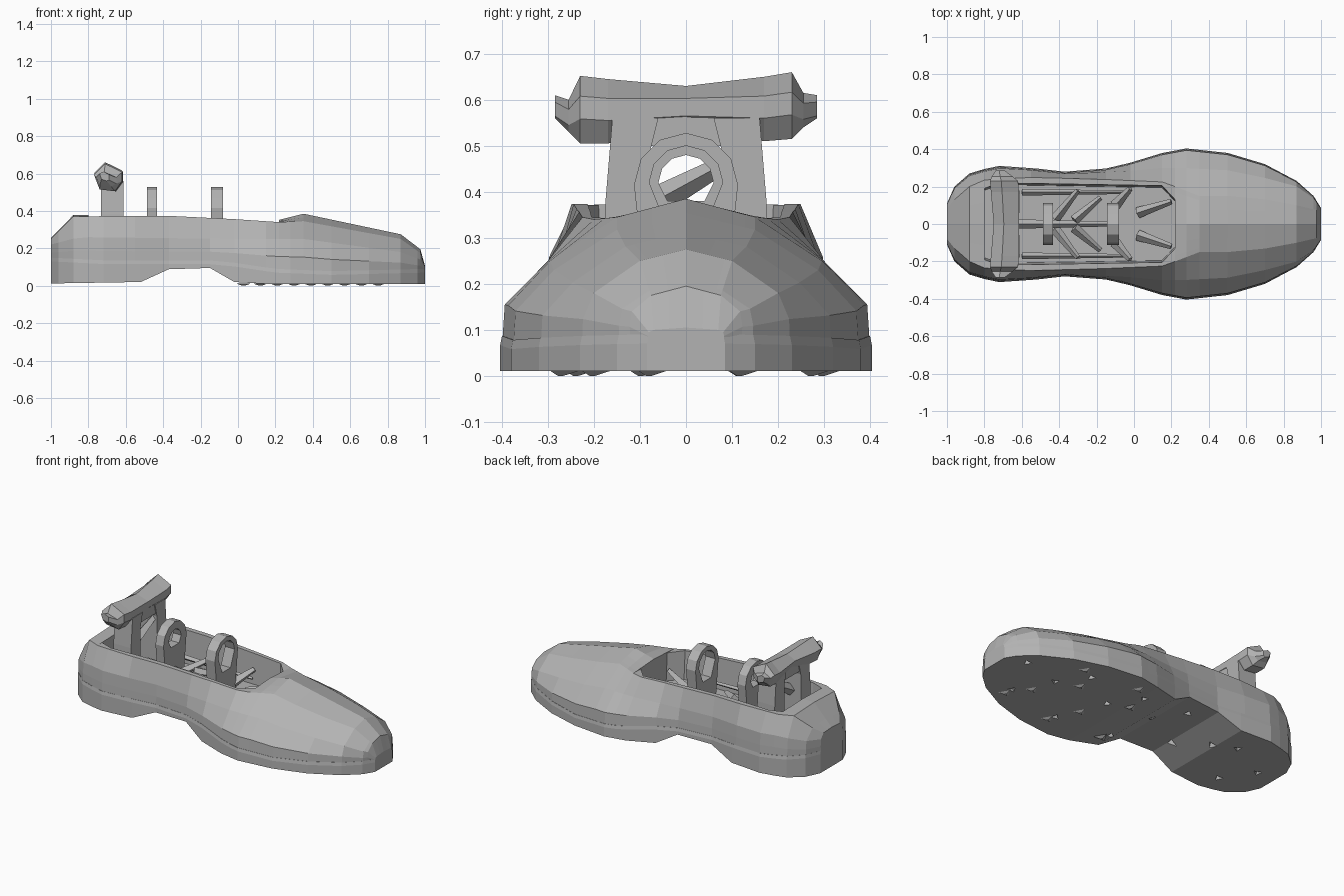
import bpy, bmesh, math, random
from mathutils import Vector

cube = bpy.data.objects.get("Cube")
if cube:
    bpy.data.objects.remove(cube, do_unlink=True)

grey = bpy.data.materials.new("plain grey")
grey.use_nodes = True
colour = (0.45, 0.45, 0.45, 1)
grey.diffuse_color = colour
grey.node_tree.nodes["Principled BSDF"].inputs["Base Color"].default_value = colour


def finish(name, bm):
    """Clean the mesh and turn it into a flat shaded object."""
    bmesh.ops.remove_doubles(bm, verts=bm.verts, dist=0.0005)
    bmesh.ops.recalc_face_normals(bm, faces=bm.faces)
    mesh = bpy.data.meshes.new(name)
    bm.to_mesh(mesh)
    bm.free()
    mesh.materials.append(grey)
    obj = bpy.data.objects.new(name, mesh)
    bpy.context.collection.objects.link(obj)
    return obj


def loft(name, sections):
    """Join equally sized closed sections with quads and cap both ends."""
    bm = bmesh.new()
    rings = [[bm.verts.new(p) for p in section] for section in sections]
    for near, far in zip(rings, rings[1:]):
        for i in range(len(near)):
            j = (i + 1) % len(near)
            bm.faces.new((near[i], near[j], far[j], far[i]))
    bm.faces.new(rings[0])
    bm.faces.new(rings[-1])
    return finish(name, bm)


def curve(*points):
    """Piecewise linear function through the given points."""
    def value(x):
        for (xa, a), (xb, b) in zip(points, points[1:]):
            if x <= xb:
                return a + (b - a) * (x - xa) / (xb - xa)
        return points[-1][1]
    return value


def mirrored(x, half):
    """Full section from a half that starts and may end on the centre line."""
    left = [Vector((x, y, z)) for y, z in half]
    right = [Vector((x, -y, z)) for y, z in reversed(half) if y > 0]
    return left + right


# Shape curves running from heel to toe
width = curve((-1, .11), (-.96, .2), (-.88, .27), (-.74, .312), (-.55, .3), (-.3, .272),
              (-.07, .31), (.1, .37), (.28, .404), (.5, .38), (.7, .32), (.87, .23), (.96, .15), (1, .085))
sole_top = curve((-1, .15), (-.7, .135), (-.1, .135), (.2, .09), (.5, .078), (1, .09))
sole_base = curve((-1, .012), (-.52, .02), (-.37, .088), (-.15, .095), (-.02, .02), (.1, .01), (1, .01))
shoulder_part = curve((-1, .95), (-.6, .96), (-.2, .96), (.05, .83), (.28, .74), (.7, .77), (1, .95))
shoulder_z = curve((-1, .22), (-.85, .26), (0, .25), (.35, .25), (.87, .18), (.975, .14), (1, .095))
rim_width = curve((-1, .08), (-.96, .13), (-.88, .2), (-.8, .235), (-.6, .25), (-.2, .24),
                  (.15, .225), (.22, .2), (.35, .15), (.6, .15), (.87, .1), (1, .07))
rim_z = curve((-1, .25), (-.88, .37), (-.4, .375), (0, .355), (.22, .34), (.35, .345),
              (.87, .25), (.975, .175), (1, .1))
ridge_z = curve((-1, .255), (-.88, .378), (-.4, .376), (0, .36), (.22, .352), (.35, .385),
                (.87, .275), (.975, .195), (1, .105))
well_width = curve((-.8, .19), (-.74, .22), (.15, .205), (.22, .13))
floor_z = 0.17
stations = [-1, -.96, -.88, -.8, -.72, -.55, -.37, -.15, -.02, .15, .22, .28, .35, .5, .7, .87, .96, .975, 1]

# Sole with a raised arch
sole_sections = []
for x in stations[:5] + [-.52] + stations[6:]:
    w, low, high = width(x), sole_base(x), sole_top(x)
    sole_sections.append(mirrored(x, [(w, low), (w, high - .02), (w - .004, high)]))
sole = loft("sole", sole_sections)

# Triangular pits cut into the sole
random.seed(4)
bm = bmesh.new()
for i in range(15):
    x = -.88 + i * .125
    y = (.1, -.55, .55)[i % 3] * width(x) + random.uniform(-.04, .04)
    made = bmesh.ops.create_cone(bm, segments=3, radius1=.045, radius2=.008, depth=.07)
    turn = random.uniform(0, math.tau)
    for v in made["verts"]:
        v.co.xy = (x + v.co.x * math.cos(turn) - v.co.y * math.sin(turn),
                   y + v.co.x * math.sin(turn) + v.co.y * math.cos(turn))
        v.co.z += sole_base(x)
pits = finish("pit_cutter", bm)
pits.hide_render = True
pits.hide_viewport = True
cut = sole.modifiers.new("pits", "BOOLEAN")
cut.operation = "DIFFERENCE"
cut.object = pits

# Low three sided cleats under the front of the sole
bm = bmesh.new()
for i in range(9):
    x = .03 + i * .09
    y = (-.7, .3, .75, -.25)[i % 4] * width(x)
    made = bmesh.ops.create_cone(bm, segments=3, radius1=.008, radius2=.045, depth=.012)
    bmesh.ops.translate(bm, verts=made["verts"], vec=(x, y, .006))
finish("sole_cleats", bm)


# Upper body with a sunken open well
def body_section(x, is_open):
    w, top, rim = width(x), rim_z(x), rim_width(x)
    base = sole_top(x) - .01
    half = [(w - .005, base), (w * .975, base + .45 * (shoulder_z(x) - base)),
            (w * shoulder_part(x), shoulder_z(x)), (rim, top)]
    if is_open:
        edge = well_width(x)
        half += [(edge, top), (edge - .01, floor_z), (0, floor_z)]
    else:
        rise = ridge_z(x) - top
        half += [(rim * .85, top + rise * .15), (rim * .5, top + rise * .5), (0, ridge_z(x))]
    return mirrored(x, half)


body = []
for x in stations:
    if x <= -.8 or x > .22:
        body.append(body_section(x, False))
    if -.8 <= x <= .22:
        body.append(body_section(x, True))
    if x == .22:
        body.append(body_section(x, False))
loft("upper_body", body)


def plate(name, x, depth, outline, hole=None):
    """Upright plate facing x, from outer and optional inner outline of equal size."""
    bm = bmesh.new()
    loops = []
    for points in (outline, hole):
        if points:
            for side in (-1, 1):
                loops.append([bm.verts.new((x + side * depth / 2, y, z)) for y, z in points])
    pairs = [(0, 1)] + ([(2, 3), (0, 2), (1, 3)] if hole else [])
    for a, b in pairs:
        for i in range(len(outline)):
            j = (i + 1) % len(outline)
            bm.faces.new((loops[a][i], loops[a][j], loops[b][j], loops[b][i]))
    if not hole:
        bm.faces.new(loops[0])
        bm.faces.new(loops[1])
    return finish(name, bm)


# Two hoops standing on the floor
for name, x, depth, inside, sill in (("front_hoop", -.112, .065, .08, .32), ("rear_hoop", -.46, .055, .06, .38)):
    outer, inner = [], []
    for i in range(7):
        angle = math.pi * i / 6
        outer.append((.113 * math.cos(angle), .415 + .113 * math.sin(angle)))
        inner.append((inside * math.cos(angle), .42 + inside * math.sin(angle)))
    outer += [(-.085, floor_z - .01), (.085, floor_z - .01)]
    inner += [(-.04, sill), (.04, sill)]
    plate(name, x, depth, outer, inner)

# Backrest posts joined under the crossbar
for side, name in ((1, "left_post"), (-1, "right_post")):
    plate(name, -.672, .12, [(side * y, z) for y, z in
          [(.08, floor_z - .01), (.18, floor_z - .01), (.175, .38), (.16, .56), (.06, .56), (.08, .48)]])
plate("post_bridge", -.672, .11, [(-.1, .5), (.1, .5), (.1, .6), (-.1, .6)])

# Faceted crossbar with flared, stepped tips
bar = []
for y, low, high, back, front in ((-.285, .56, .61, -.74, -.69), (-.255, .53, .6, -.76, -.65),
                                  (-.23, .505, .652, -.77, -.62), (-.17, .505, .645, -.765, -.615),
                                  (0, .54, .63, -.75, -.615), (.17, .51, .65, -.765, -.615),
                                  (.23, .515, .66, -.77, -.62), (.255, .54, .615, -.76, -.65),
                                  (.285, .56, .61, -.74, -.69)):
    mid = (low + high) / 2
    span = front - back
    bar.append([Vector(p) for p in (
        (back, y, mid + .015), (back + span * .4, y, high), (front, y, high - .3 * (high - low)),
        (front, y, mid - .02), (front - span * .25, y, low), (back + span * .2, y, low + .01))])
loft("crossbar", bar)


def strut(name, start, end, radius):
    """Four sided tapering beam between two points."""
    a, b = Vector(start), Vector(end)
    bm = bmesh.new()
    bmesh.ops.create_cone(bm, cap_ends=True, segments=4, radius1=radius, radius2=radius * .5,
                          depth=(b - a).length)
    obj = finish(name, bm)
    obj.location = (a + b) / 2
    obj.rotation_mode = "QUATERNION"
    obj.rotation_quaternion = (b - a).to_track_quat("Z", "Y")


# Rails and braces on the floor of the well
strut("centre_rail", (-.62, 0, .23), (-.1, 0, .23), .025)
strut("backrest_brace", (-.66, -.1, .36), (-.64, .1, .47), .035)
for side, tag in ((1, "left"), (-1, "right")):
    strut(tag + "_rail", (-.6, side * .17, .23), (-.02, side * .17, .22), .018)
    strut(tag + "_rear_brace", (-.42, side * .03, .2), (-.3, side * .18, .27), .028)
    strut(tag + "_middle_brace", (-.32, side * .02, .24), (-.18, side * .14, .2), .028)
    strut(tag + "_front_brace", (-.1, side * .1, .2), (-.02, side * .19, .27), .03)
    strut(tag + "_nose_brace", (.02, side * .06, .19), (.2, side * .12, .24), .03)
